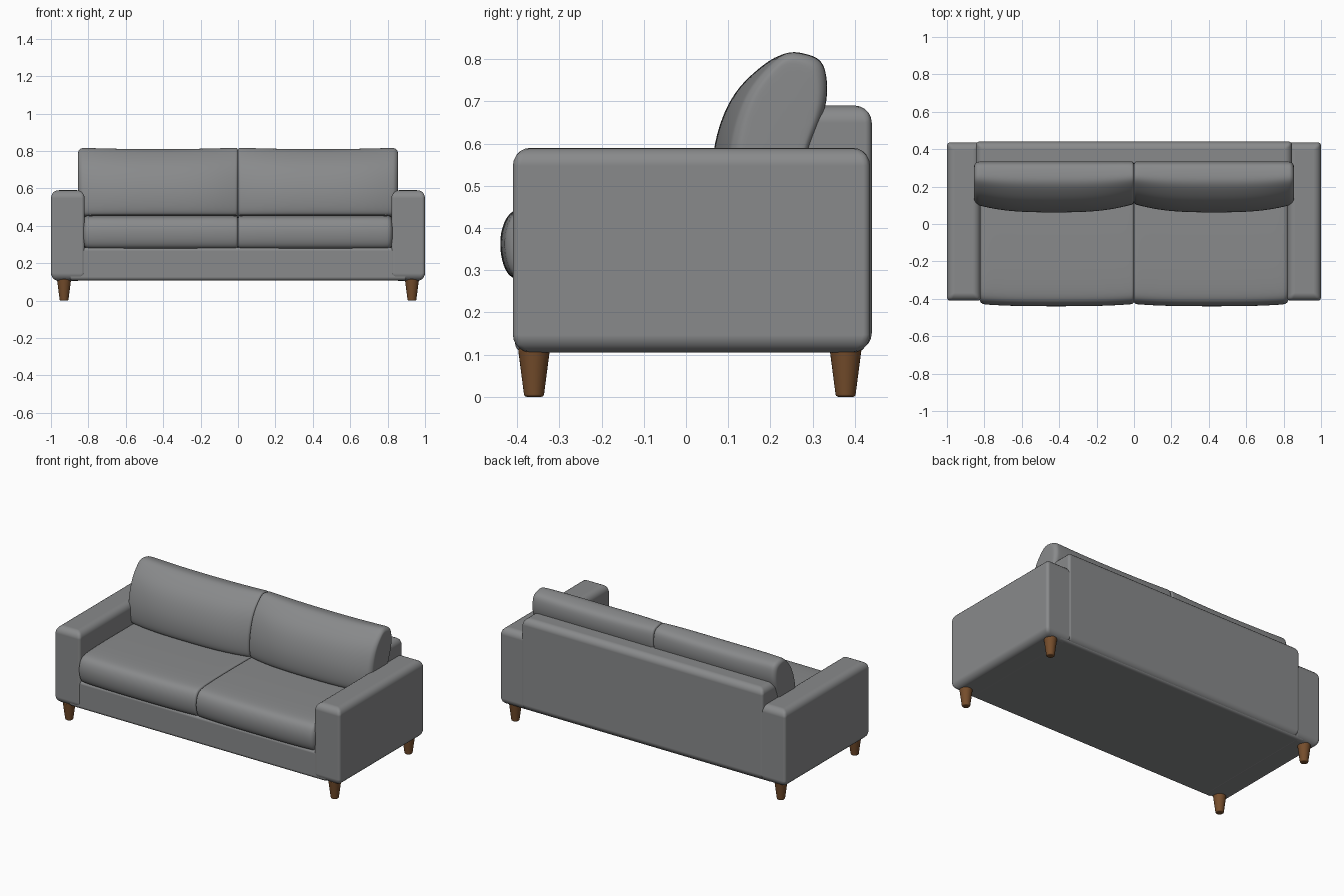
import bpy, bmesh
from math import sin, cos, pi, radians
from mathutils import Matrix

if "Cube" in bpy.data.objects:
    bpy.data.objects.remove(bpy.data.objects["Cube"], do_unlink=True)


def material(name, rgb):
    mat = bpy.data.materials.new(name)
    mat.use_nodes = True
    color = (*rgb, 1)
    mat.diffuse_color = color
    bsdf = next(n for n in mat.node_tree.nodes if n.type == 'BSDF_PRINCIPLED')
    bsdf.inputs["Base Color"].default_value = color
    return mat


FABRIC = material("grey fabric", (0.25, 0.255, 0.26))
WOOD = material("brown wood", (0.18, 0.075, 0.025))


def finish(name, bm, mat):
    bmesh.ops.recalc_face_normals(bm, faces=bm.faces)
    for f in bm.faces:
        f.smooth = True
    mesh = bpy.data.meshes.new(name)
    bm.to_mesh(mesh)
    bm.free()
    mesh.materials.append(mat)
    obj = bpy.data.objects.new(name, mesh)
    bpy.context.collection.objects.link(obj)
    return obj


def padded_box(name, low, high, radius, upright=0.4):
    """Box with rounded edges; upright edges are tighter."""
    bm = bmesh.new()
    bmesh.ops.create_cube(bm, size=1)
    size = [b - a for a, b in zip(low, high)]
    mid = [(a + b) / 2 for a, b in zip(low, high)]
    bmesh.ops.transform(bm, verts=bm.verts,
                        matrix=Matrix.Translation(mid) @ Matrix.Diagonal((*size, 1)))
    weight = bm.edges.layers.float.new("bevel_weight_edge")
    for e in bm.edges:
        a, b = e.verts
        e[weight] = upright if abs(a.co.z - b.co.z) > 0.01 else 1.0
    obj = finish(name, bm, FABRIC)
    bev = obj.modifiers.new("rounding", 'BEVEL')
    bev.limit_method = 'WEIGHT'
    bev.width = radius
    bev.segments = 5
    bev.harden_normals = True
    return obj


def cushion(name, profile, side, width, inner_r, outer_r, taper, sag):
    """Loft a y-z profile from the centre line outwards, with rounded ends."""
    ys, zs = zip(*profile)
    cy, cz = (min(ys) + max(ys)) / 2, (min(zs) + max(zs)) / 2
    hy, hz = max(ys) - cy, max(zs) - cz
    arc = [i * pi / 8 for i in range(5)]
    rings = [(inner_r * (1 - cos(a)), inner_r * (1 - sin(a))) for a in arc]
    rings += [(inner_r + (width - inner_r - outer_r) * i / 10, 0) for i in range(1, 10)]
    rings += [(width - outer_r * (1 - cos(a)), outer_r * (1 - sin(a))) for a in reversed(arc)]
    bm = bmesh.new()
    loops = []
    for x, inset in rings:
        u = abs(2 * x / width - 1)
        loop = []
        for y, z in profile:
            front = (max(ys) - y) / (2 * hy)
            top = max(0, (z - cz) / hz)
            py = cy + (y - cy) * (1 - inset / hy) + taper * front * u ** 3
            pz = cz + (z - cz) * (1 - inset / hz) - sag * top * (1 - u * u)
            loop.append(bm.verts.new((side * x, py, pz)))
        loops.append(loop)
    n = len(profile)
    for a, b in zip(loops, loops[1:]):
        for i in range(n):
            j = (i + 1) % n
            bm.faces.new((a[i], a[j], b[j], b[i]))
    bm.faces.new(loops[0])
    bm.faces.new(loops[-1])
    obj = finish(name, bm, FABRIC)
    sub = obj.modifiers.new("soft", 'SUBSURF')
    sub.levels = sub.render_levels = 2
    return obj


def leg(name, x, y):
    bm = bmesh.new()
    bmesh.ops.create_cone(bm, cap_ends=True, segments=28, radius1=0.023,
                          radius2=0.038, depth=0.115,
                          matrix=Matrix.Translation((x, y, 0.0575)))
    obj = finish(name, bm, WOOD)
    bev = obj.modifiers.new("rounding", 'BEVEL')
    bev.limit_method = 'ANGLE'
    bev.angle_limit = radians(50)
    bev.width = 0.006
    bev.segments = 3
    bev.harden_normals = True


# Frame
padded_box("base", (-0.9, -0.405, 0.107), (0.9, 0.425, 0.285), 0.02)
padded_box("backrest", (-0.845, 0.27, 0.11), (0.845, 0.44, 0.69), 0.04)

# Cushion outlines as (y, z), starting low at the front
SEAT = [(-0.39, 0.274), (-0.42, 0.283), (-0.437, 0.32), (-0.442, 0.37),
        (-0.434, 0.41), (-0.415, 0.442), (-0.37, 0.456), (-0.2, 0.46),
        (0.0, 0.46), (0.2, 0.458), (0.3, 0.45), (0.31, 0.36), (0.3, 0.274),
        (0.0, 0.274)]
BACK = [(0.09, 0.445), (0.066, 0.465), (0.06, 0.53), (0.066, 0.6), (0.09, 0.68),
        (0.125, 0.74), (0.17, 0.783), (0.22, 0.822), (0.27, 0.815),
        (0.318, 0.803), (0.334, 0.765), (0.336, 0.7), (0.312, 0.64),
        (0.285, 0.59), (0.27, 0.52), (0.26, 0.445)]

# Mirrored parts
for label, s in (("left", 1), ("right", -1)):
    xs = sorted((s * 0.82, s * 1.0))
    padded_box(label + "_arm", (xs[0], -0.41, 0.105), (xs[1], 0.436, 0.59), 0.042)
    cushion(label + "_seat_cushion", SEAT, s, 0.828, 0.014, 0.03, 0.012, 0.0)
    cushion(label + "_back_cushion", BACK, s, 0.856, 0.014, 0.03, 0.045, 0.008)
    leg(label + "_front_leg", s * 0.93, -0.36)
    leg(label + "_back_leg", s * 0.93, 0.378)
